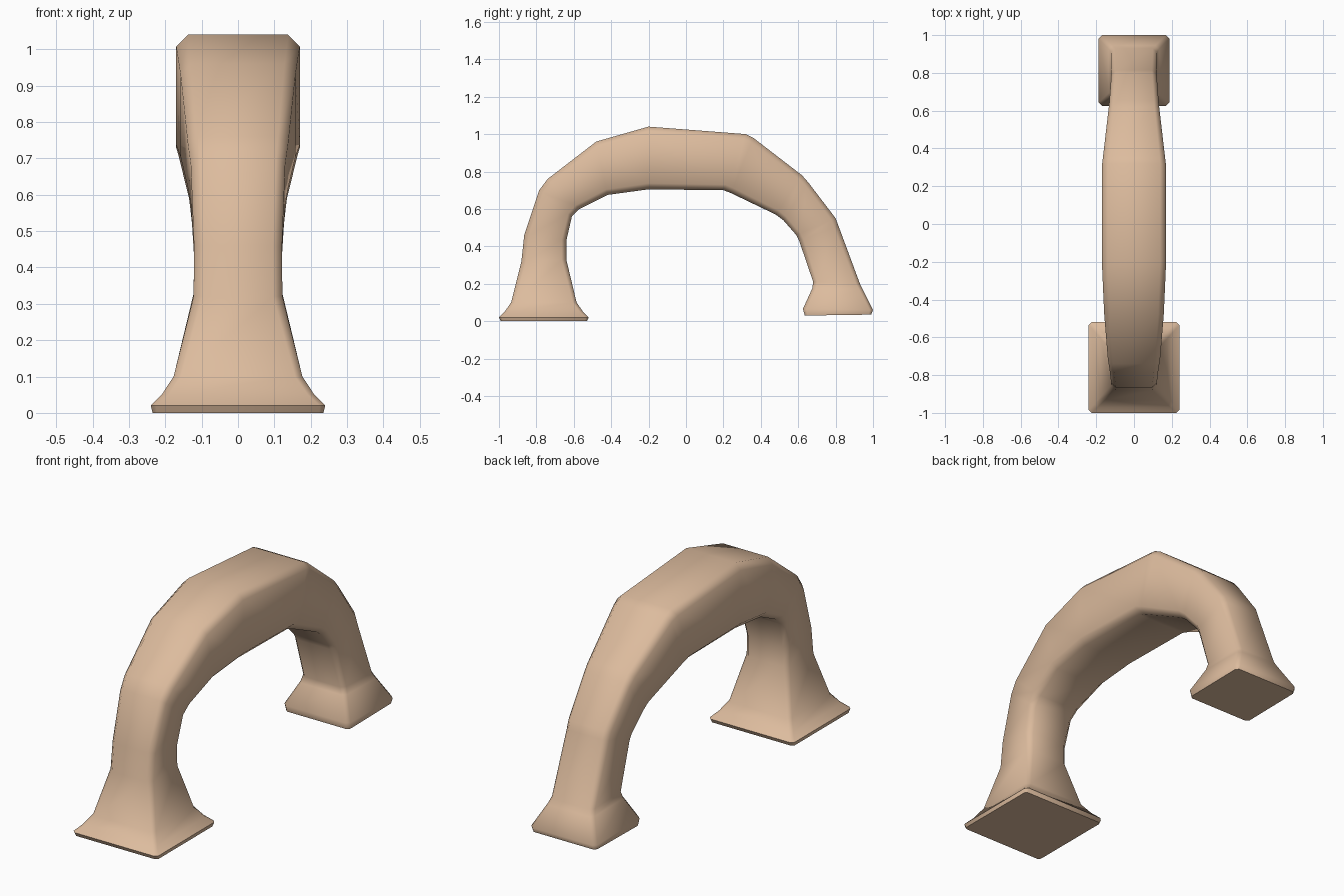
import bpy, bmesh
from mathutils import Vector

# Stations along the arch: outer y, z, inner y, z, half width, chamfer
STATIONS = [
    (-0.99, 0.00, -0.53, 0.00, 0.235, 0.012),
    (-1.00, 0.02, -0.52, 0.02, 0.240, 0.015),
    (-0.97, 0.05, -0.55, 0.05, 0.210, 0.018),
    (-0.935, 0.10, -0.585, 0.10, 0.177, 0.020),
    (-0.88, 0.32, -0.64, 0.33, 0.122, 0.025),
    (-0.865, 0.46, -0.64, 0.43, 0.121, 0.025),
    (-0.785, 0.70, -0.61, 0.56, 0.130, 0.025),
    (-0.74, 0.76, -0.57, 0.60, 0.138, 0.028),
    (-0.48, 0.96, -0.42, 0.675, 0.158, 0.030),
    (-0.20, 1.04, -0.20, 0.705, 0.170, 0.032),
    (0.32, 1.00, 0.20, 0.70, 0.170, 0.032),
    (0.36, 0.98, 0.24, 0.685, 0.165, 0.030),
    (0.62, 0.78, 0.48, 0.57, 0.135, 0.027),
    (0.655, 0.74, 0.52, 0.54, 0.131, 0.025),
    (0.80, 0.55, 0.59, 0.46, 0.121, 0.025),
    (0.815, 0.51, 0.605, 0.43, 0.120, 0.025),
    (0.93, 0.20, 0.68, 0.21, 0.122, 0.022),
    (0.945, 0.17, 0.675, 0.175, 0.132, 0.020),
    (1.00, 0.06, 0.625, 0.065, 0.187, 0.018),
    (0.99, 0.035, 0.635, 0.03, 0.182, 0.014),
]


def ring(bm, oy, oz, iy, iz, w, c):
    """Chamfered rectangle spanning the outer and inner profile points."""
    outer, inner = Vector((0, oy, oz)), Vector((0, iy, iz))
    d = (inner - outer).normalized() * c
    half = [(outer, w - c), (outer + d, w), (inner - d, w), (inner, w - c)]
    pts = [p + Vector((x, 0, 0)) for p, x in half]
    pts += [p - Vector((x, 0, 0)) for p, x in reversed(half)]
    return [bm.verts.new(p) for p in pts]


# Skin the rings and cap both feet
bm = bmesh.new()
rings = [ring(bm, *s) for s in STATIONS]
for a, b in zip(rings, rings[1:]):
    for i in range(8):
        j = (i + 1) % 8
        bm.faces.new((a[i], a[j], b[j], b[i]))
bm.faces.new(rings[0])
bm.faces.new(rings[-1])
bmesh.ops.recalc_face_normals(bm, faces=bm.faces[:])
mesh = bpy.data.meshes.new("arched_handle")
bm.to_mesh(mesh)
bm.free()
handle = bpy.data.objects.new("arched_handle", mesh)
bpy.context.collection.objects.link(handle)

# Tan finish, smooth body with crisp foot bottoms
mat = bpy.data.materials.new("tan")
mat.diffuse_color = (0.72, 0.50, 0.34, 1)
mesh.materials.append(mat)
bpy.context.view_layer.objects.active = handle
handle.select_set(True)
bpy.ops.object.shade_smooth_by_angle(angle=1.0)
